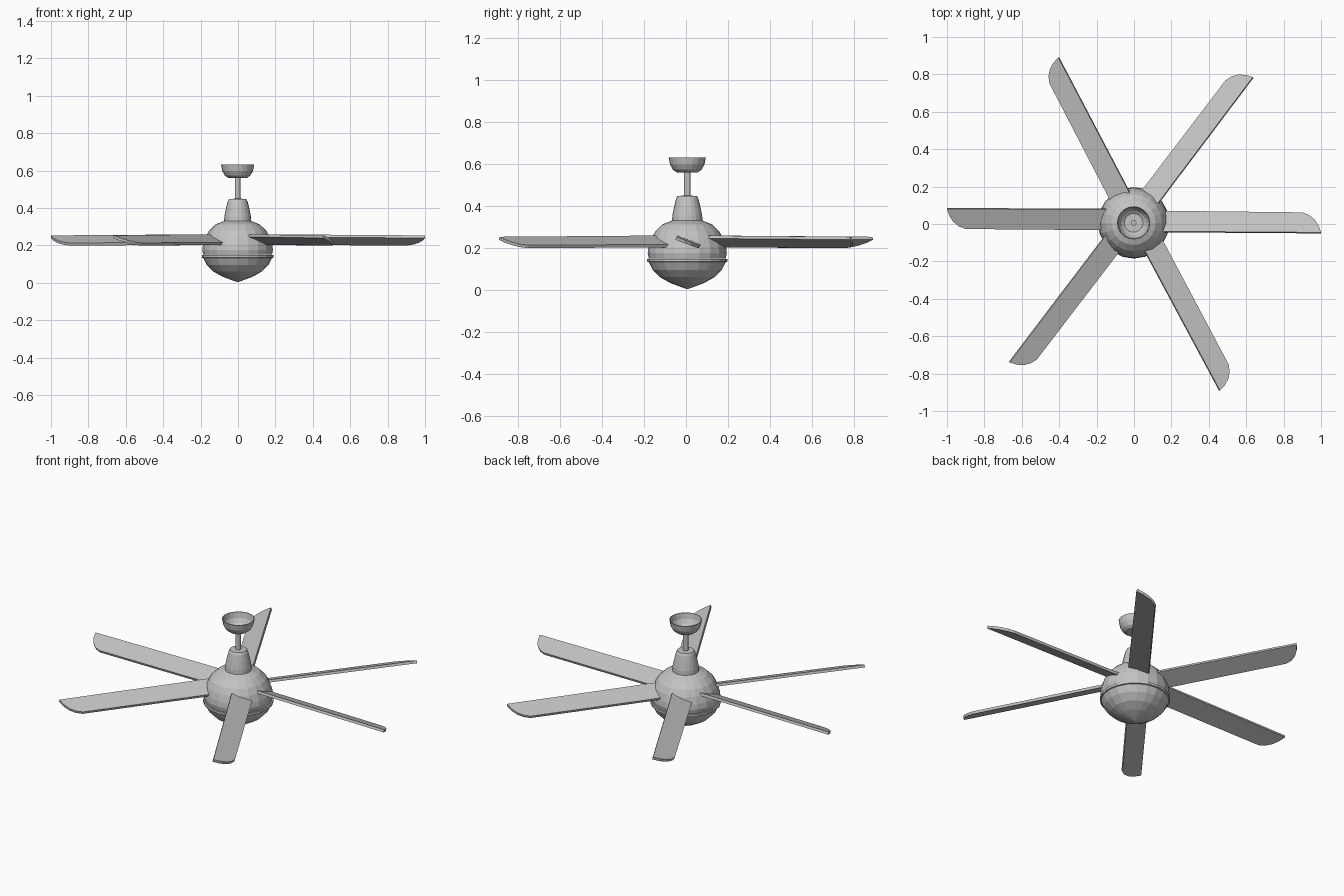
import bpy, bmesh
from math import radians, cos, sin, tau
from mathutils import Matrix

cube = bpy.data.objects.get("Cube")
if cube:
    bpy.data.objects.remove(cube)

# Single painted-metal material
grey = bpy.data.materials.new("light grey metal")
grey.use_nodes = True
colour = (0.55, 0.55, 0.55, 1)
grey.diffuse_color = colour
grey.node_tree.nodes["Principled BSDF"].inputs["Base Color"].default_value = colour

AXIS = (-0.002, 0.006)
SIDES = 20


def finish(bm, name):
    bmesh.ops.remove_doubles(bm, verts=bm.verts, dist=0.0001)
    bmesh.ops.recalc_face_normals(bm, faces=bm.faces)
    mesh = bpy.data.meshes.new(name)
    bm.to_mesh(mesh)
    bm.free()
    mesh.materials.append(grey)
    obj = bpy.data.objects.new(name, mesh)
    bpy.context.collection.objects.link(obj)
    return obj


def lathe(name, profile, sides=SIDES):
    """Revolve a (radius, height) profile about the fan's axis."""
    bm = bmesh.new()
    verts = [bm.verts.new((r, 0, z)) for r, z in profile]
    edges = [bm.edges.new(pair) for pair in zip(verts, verts[1:])]
    bmesh.ops.spin(bm, geom=verts + edges, cent=(0, 0, 0), axis=(0, 0, 1),
                   angle=tau, steps=sides)
    obj = finish(bm, name)
    obj.location = (*AXIS, 0)
    return obj


# Motor housing: pointed lower bowl, seam groove and domed upper shell
lathe("lower_bowl", [(0, 0.003), (0.035, 0.015), (0.08, 0.032), (0.13, 0.06),
                     (0.165, 0.095), (0.184, 0.132), (0.191, 0.134),
                     (0.191, 0.148), (0, 0.148)])
lathe("upper_shell", [(0, 0.15), (0.184, 0.15), (0.189, 0.175), (0.185, 0.205),
                      (0.172, 0.245), (0.152, 0.28), (0.118, 0.312),
                      (0.073, 0.33), (0, 0.33)])
lathe("neck_cover", [(0, 0.325), (0.073, 0.325), (0.071, 0.355), (0.063, 0.395),
                     (0.053, 0.435), (0.046, 0.448), (0, 0.45)])

# Hanging rod and open ceiling cup
lathe("down_rod", [(0, 0.44), (0.015, 0.44), (0.015, 0.575), (0, 0.575)], 12)
lathe("ceiling_cup", [(0, 0.56), (0.05, 0.56), (0.068, 0.573), (0.082, 0.597),
                      (0.089, 0.632), (0.085, 0.632), (0.078, 0.599),
                      (0.065, 0.577), (0.05, 0.566), (0, 0.566)])

# Blade outline: origin at the tip, long edge on the near side, cut corner far
TIP = [(0, 0), (-0.013, 0.04), (-0.035, 0.075), (-0.065, 0.1), (-0.1, 0.114)]
ROOT = -0.87
THICK = 0.015
PITCH = radians(-21)


def blade(number, x, y, heading):
    bm = bmesh.new()
    outline = [(ROOT, 0)] + TIP + [(ROOT, 0.118)]
    face = bm.faces.new([bm.verts.new((u, v, 0)) for u, v in outline])
    top = bmesh.ops.extrude_face_region(bm, geom=[face])["geom"]
    bmesh.ops.translate(bm, vec=(0, 0, -THICK),
                        verts=[e for e in top if isinstance(e, bmesh.types.BMVert)])
    place = (Matrix.Translation((x, y, 0.253))
             @ Matrix.Rotation(radians(heading), 4, "Z")
             @ Matrix.Rotation(radians(0.4), 4, "Y")
             @ Matrix.Rotation(PITCH, 4, "X"))
    bm.transform(place)
    finish(bm, f"blade_{number}")


# Blades: tip position and heading
for i, spot in enumerate([(1.0, -0.045, -0.4), (0.635, 0.785, 53),
                          (-0.405, 0.89, 117.7), (-1.0, 0.08, 179.8),
                          (-0.665, -0.74, 232.8), (0.46, -0.89, 298.2)]):
    blade(i + 1, *spot)
